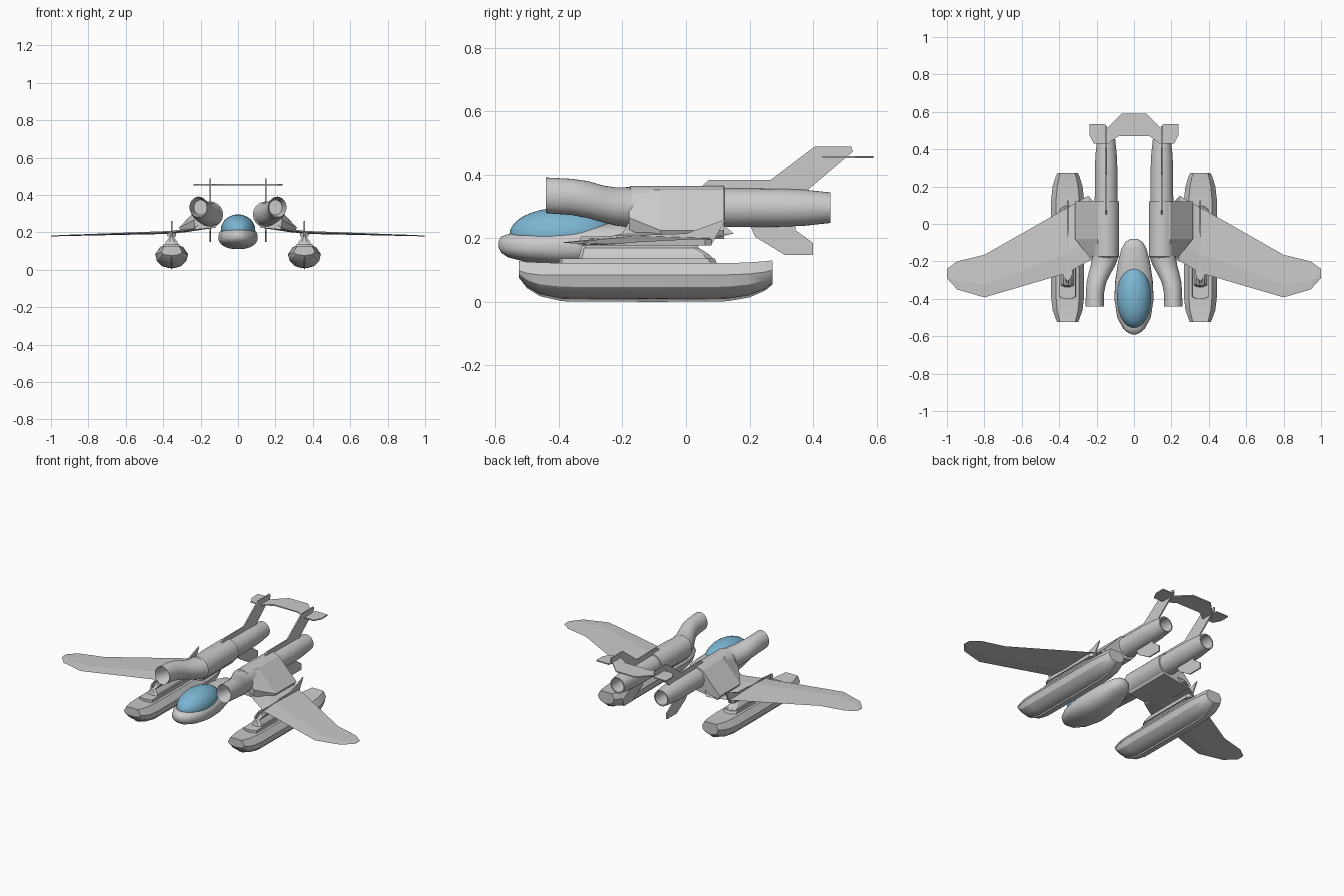
import bpy, bmesh
from math import sin, cos, pi, copysign

if "Cube" in bpy.data.objects:
    bpy.data.objects.remove(bpy.data.objects["Cube"])


def make(name, bm, mirror=True, smooth=None):
    bmesh.ops.recalc_face_normals(bm, faces=bm.faces)
    me = bpy.data.meshes.new(name)
    bm.to_mesh(me)
    bm.free()
    ob = bpy.data.objects.new(name, me)
    bpy.context.collection.objects.link(ob)
    if mirror:
        ob.modifiers.new("Mirror", 'MIRROR').use_mirror_merge = False
    if smooth:
        bpy.context.view_layer.objects.active = ob
        ob.select_set(True)
        bpy.ops.object.shade_smooth_by_angle(angle=smooth * pi / 180)
        ob.select_set(False)
    return ob


def loft(name, rings, mirror=True, smooth=None):
    """Skin closed rings of points and cap both ends."""
    bm = bmesh.new()
    vs = [[bm.verts.new(p) for p in r] for r in rings]
    n = len(vs[0])
    for a, b in zip(vs, vs[1:]):
        for i in range(n):
            j = (i + 1) % n
            bm.faces.new((a[i], a[j], b[j], b[i]))
    bm.faces.new(vs[0])
    bm.faces.new(vs[-1])
    return make(name, bm, mirror, smooth)


def ring(x, y, z, rx, rz, n=32, e=1.0):
    def p(v):
        return copysign(abs(v) ** e, v)
    return [(x + rx * p(cos(2 * pi * i / n)), y, z + rz * p(sin(2 * pi * i / n)))
            for i in range(n)]


def fin(name, x, pts, t=0.008):
    """Upright plate from a (y, z) outline."""
    return loft(name, [[(x + s * t / 2, y, z) for y, z in pts] for s in (-1, 1)])


# Cockpit pod: y, half width, bottom, top
pod = [(-.59, .012, .172, .19), (-.582, .032, .155, .205), (-.56, .058, .14, .213),
       (-.5, .09, .125, .222), (-.4, .105, .112, .235), (-.3, .1, .11, .245),
       (-.2, .085, .13, .25), (-.13, .066, .16, .25), (-.095, .045, .18, .245),
       (-.08, .02, .2, .23)]
loft("cockpit_pod", [ring(0, y, (b + t) / 2, w, (t - b) / 2, 32, .85)
                     for y, w, b, t in pod], False, 50)

# Canopy
bm = bmesh.new()
bmesh.ops.create_uvsphere(bm, u_segments=32, v_segments=20, radius=1)
for v in bm.verts:
    v.co = (v.co.x * .092, -.39 + v.co.y * .165, .213 + v.co.z * .083)
canopy = make("canopy", bm, False, 60)
blue = bpy.data.materials.new("canopy_blue")
blue.diffuse_color = (.2, .47, .65, 1)
blue.use_nodes = True
blue.node_tree.nodes["Principled BSDF"].inputs["Base Color"].default_value = blue.diffuse_color
canopy.data.materials.append(blue)

# Intake ducts, with a hollow mouth
duct = [(-.34, .2, .333, .035, .04), (-.43, .21, .335, .043, .05),
        (-.44, .21, .335, .049, .056), (-.36, .208, .33, .049, .057),
        (-.31, .2, .322, .053, .058), (-.26, .182, .308, .06, .058),
        (-.22, .165, .3, .066, .06), (-.17, .152, .297, .07, .064)]
loft("intake_duct", [ring(x, y, z, rx, rz) for y, x, z, rx, rz in duct], True, 40)

# Engine nacelles with hollow exhausts: y, radius
eng = [(-.185, .06), (-.175, .069), (.12, .069), (.121, .061), (.3, .06),
       (.37, .057), (.455, .048), (.455, .041), (.34, .036)]
loft("engine_nacelle", [ring(.149, y, .296, r, r) for y, r in eng], True, 40)

# Sloping fairings between the nacelles and wings
sec = [(.15, .364), (.195, .352), (.315, .225), (.3, .198), (.12, .225), (.1, .26)]
front = [(.15, .36), (.18, .35), (.235, .265), (.23, .215), (.12, .225), (.1, .26)]
loft("wing_root_fairing", [[(x, -.18, z) for x, z in front],
                           [(x, -.08, z) for x, z in sec],
                           [(x, .12, z) for x, z in sec]])

# Wings: x, leading y, trailing y, z, half thickness
wing = [(.2, -.18, .107, .25, .008), (.246, -.2, .15, .215, .008),
        (.355, -.262, .088, .2, .008), (.8, -.392, -.165, .187, .004),
        (.945, -.35, -.2, .183, .003), (1, -.29, -.24, .18, .002)]
loft("wing", [[(x, f, z), (x, f + .3 * (b - f), z + t), (x, b, z), (x, f + .3 * (b - f), z - t)]
              for x, f, b, z, t in wing])

# Fences above the wings
fin("wing_fence", .355, [(-.34, .18), (-.33, .205), (0, .215), (.125, .26), (.08, .18)])

# Tail fins above and below the engines
fin("upper_tail_fin", .149, [(.03, .345), (.072, .384), (.267, .384), (.405, .489),
                             (.52, .489), (.525, .473), (.375, .345)])
fin("lower_tail_fin", .149, [(.2, .245), (.217, .205), (.31, .148), (.4, .148),
                             (.4, .185), (.345, .225), (.345, .245)])

# Tailplane bridging the fins
half = [(.065, .59), (.145, .51), (.155, .535), (.238, .535), (.238, .475),
        (.215, .43), (.135, .43), (.12, .445), (.082, .47)]
outline = half + [(-x, y) for x, y in reversed(half)]
loft("tailplane", [[(x, y, z) for x, y in outline] for z in (.452, .459)], False)

# Floats: y, half width, keel z, chine z, deck z
hull = [(-.525, .056, .075, .098, .128), (-.5, .066, .043, .09, .126),
        (-.46, .08, .018, .085, .124), (-.39, .088, .002, .085, .122),
        (-.1, .088, 0, .085, .12), (.13, .088, .002, .085, .122),
        (.2, .08, .014, .088, .124), (.25, .065, .036, .094, .128),
        (.272, .055, .055, .1, .13)]
rings = []
for y, w, k, c, d in hull:
    h = [(w, c), (w * .9, k + .55 * (c - k)), (w * .6, k + .24 * (c - k)),
         (w * .25, k + .13 * (c - k)), (w * .05, k + .1 * (c - k)), (0, k)]
    port = [(-x, z) for x, z in reversed(h[:-1])]
    rings.append([(.355 + x, y, z) for x, z in h + port + [(-w * .7, d), (w * .7, d)]])
loft("float", rings, True, 30)


# Float pylons: stacked tapered blocks (z, half width, front y, back y)
def block(name, levels):
    loft(name, [[(.355 + w, f + .01, z), (.355 + w, b - .02, z), (.355 + w * .4, b, z),
                 (.355 - w * .4, b, z), (.355 - w, b - .02, z), (.355 - w, f + .01, z),
                 (.355 - w * .4, f, z), (.355 + w * .4, f, z)]
                for z, w, f, b in levels])


block("pylon_base", [(.115, .045, -.4, .1), (.137, .042, -.4, .09)])
block("pylon", [(.13, .036, -.34, .09), (.148, .032, -.335, .075), (.17, .015, -.33, .04),
                (.2, .015, -.3, .03)])
block("pylon_top", [(.178, .022, -.33, .08), (.197, .025, -.28, .08)])
